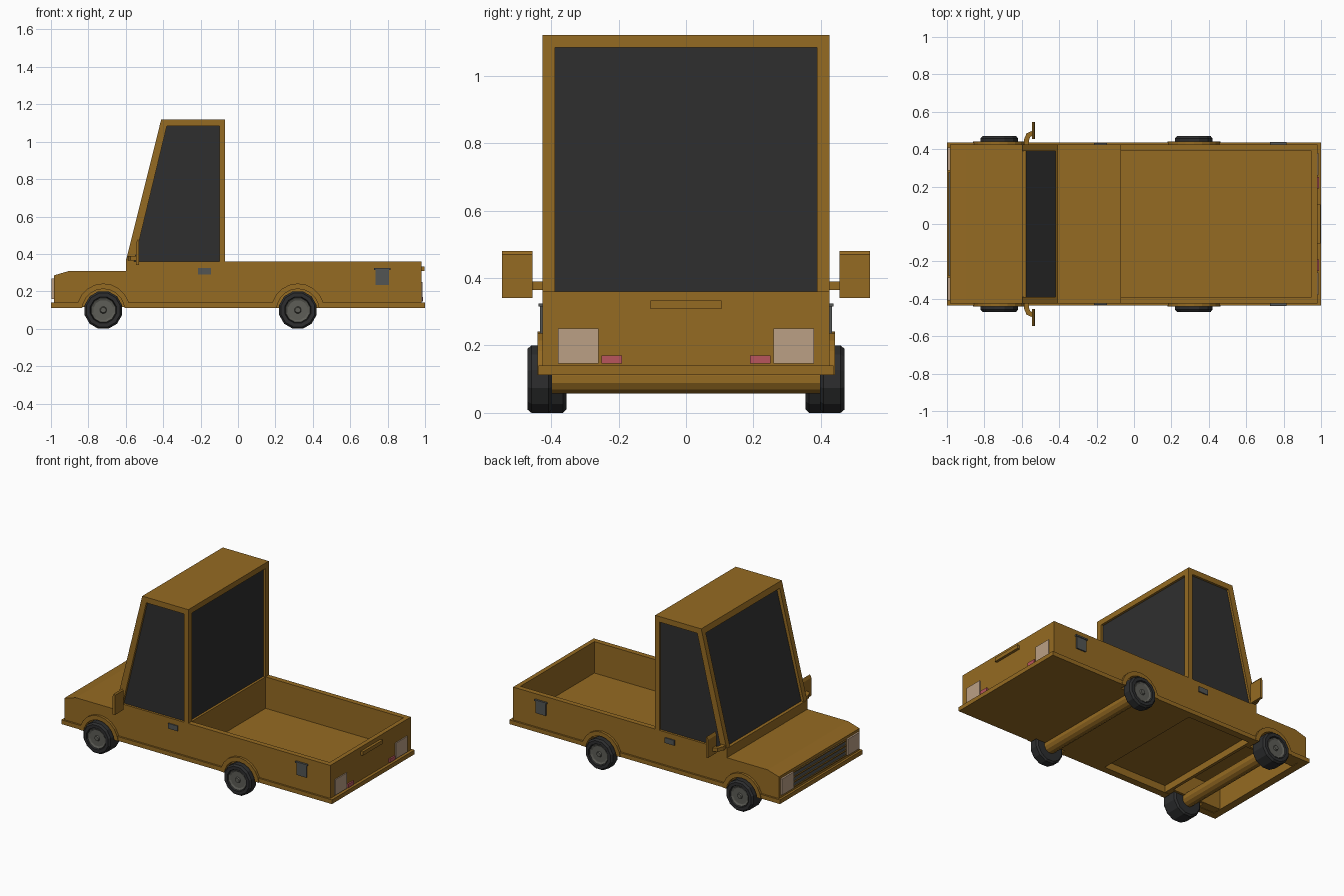
import bpy, bmesh, math
from mathutils import Vector

if "Cube" in bpy.data.objects:
    bpy.data.objects.remove(bpy.data.objects["Cube"])


def material(name, rgb):
    m = bpy.data.materials.new(name)
    m.diffuse_color = (*rgb, 1)
    m.use_nodes = True
    m.node_tree.nodes["Principled BSDF"].inputs["Base Color"].default_value = m.diffuse_color
    return m


BROWN = material("ochre_paint", (0.30, 0.145, 0.016))
GLASS = material("dark_glass", (0.028, 0.028, 0.028))
RUBBER = material("tyre_rubber", (0.026, 0.027, 0.028))
GREY = material("grey_trim", (0.085, 0.09, 0.088))
RIM = material("rim_metal", (0.11, 0.11, 0.095))
LAMP = material("lamp_cream", (0.50, 0.35, 0.235))
RED = material("red_lamp", (0.48, 0.09, 0.11))


def finish(name, bm, mat):
    bmesh.ops.recalc_face_normals(bm, faces=bm.faces[:])
    me = bpy.data.meshes.new(name)
    bm.to_mesh(me)
    bm.free()
    me.materials.append(mat)
    ob = bpy.data.objects.new(name, me)
    bpy.context.collection.objects.link(ob)
    return ob


def prism(name, profile, y0, y1, mat):
    """Extrude an x-z profile along y."""
    bm = bmesh.new()
    f = bm.faces.new([bm.verts.new((x, y0, z)) for x, z in profile])
    r = bmesh.ops.extrude_face_region(bm, geom=[f])
    bmesh.ops.translate(bm, vec=(0, y1 - y0, 0),
                        verts=[v for v in r["geom"] if isinstance(v, bmesh.types.BMVert)])
    return finish(name, bm, mat)


def box(name, x0, x1, y0, y1, z0, z1, mat):
    return prism(name, [(x0, z0), (x1, z0), (x1, z1), (x0, z1)], y0, y1, mat)


def lathe(name, cx, cz, profile, n, mat):
    """Revolve (radius, y) points around a y-parallel axis; n flat sides."""
    bm = bmesh.new()
    k = 1 / math.cos(math.pi / n)
    rings = []
    for r, y in profile:
        rings.append([bm.verts.new((cx + r * k * math.cos((i + .5) * math.tau / n), y,
                                    cz + r * k * math.sin((i + .5) * math.tau / n)))
                      for i in range(n)])
    for a, b in zip(rings, rings[1:]):
        for i in range(n):
            j = (i + 1) % n
            bm.faces.new((a[i], a[j], b[j], b[i]))
    bm.faces.new(rings[0])
    bm.faces.new(rings[-1])
    return finish(name, bm, mat)


def cut(target, cutter):
    cutter.hide_render = True
    m = target.modifiers.new("cut", 'BOOLEAN')
    m.operation, m.solver, m.object = 'DIFFERENCE', 'EXACT', cutter
    bpy.context.view_layer.objects.active = target
    bpy.ops.object.modifier_apply(modifier=m.name)
    bpy.data.objects.remove(cutter)


W = 0.425                                # half body width
AXLES = {"front": (-0.72, 0.355), "rear": (0.32, 0.398)}   # x, inner tyre y

# Lower body, and the skirt strip that runs round it
body = prism("body", [(-.985, .115), (-.985, .285), (-.9, .31), (-.6, .31), (-.6, .36),
                      (.98, .36), (.98, .115)], -W, W, BROWN)
skirt = box("skirt", -1, 1, -.437, .437, .112, .14, BROWN)
cut(skirt, box("cutter", -.95, -.1, -.39, .39, .05, .2, BROWN))

# Load bed, cab underside and engine bay hollows
cut(body, box("cutter", -.069, .95, -.39, .39, .15, .5, BROWN))
cut(body, box("cutter", -.57, -.1, -.39, .39, .05, .16, BROWN))
cut(body, box("cutter", -.95, -.59, -.335, .335, .05, .26, BROWN))

for s, side in ((1, "left"), (-1, "right")):
    for end, (ax, yi) in AXLES.items():
        # Wheel wells
        for target in (body, skirt):
            cut(target, lathe("cutter", ax, .10, [(.113, s * (yi - .004)), (.113, s * .6)], 20, BROWN))
        # Arch trim
        n = 10
        arc = [(r, math.pi * i / n) for r, order in ((.142, range(n + 1)), (.113, range(n, -1, -1)))
               for i in order]
        prism(f"{end}_{side}_arch", [(ax + r * math.cos(a), .10 + max(.012, r * math.sin(a)))
                                     for r, a in arc], s * .41, s * .441, BROWN)
        # Tyre, rim and hub
        yo = .47
        lathe(f"{end}_{side}_tyre", ax, .10,
              [(.06, s * yi), (.09, s * yi), (.10, s * (yi + .01)), (.10, s * (yo - .012)),
               (.09, s * yo), (.07, s * yo), (.066, s * (yo - .015))], 12, RUBBER)
        lathe(f"{end}_{side}_rim", ax, .10,
              [(.066, s * (yo - .016)), (.064, s * (yo - .006)), (.052, s * (yo - .012)),
               (.018, s * (yo - .012)), (.014, s * (yo - .004))], 12, RIM)

for end, (ax, yi) in AXLES.items():
    lathe(f"{end}_axle", ax, .10, [(.042, -yi - .005), (.042, yi + .005)], 12, BROWN)

# Cab: glass core, roof and corner pillars
prism("cab_glass", [(-.583, .355), (-.393, 1.09), (-.085, 1.09), (-.085, .355)], -.41, .41, GLASS)
prism("roof", [(-.42, 1.083), (-.41, 1.12), (-.07, 1.12), (-.07, 1.083)], -W, W, BROWN)
box("windscreen_sill", -.6, -.575, -W, W, .355, .372, BROWN)
for s, side in ((1, "left"), (-1, "right")):
    prism(f"{side}_front_pillar", [(-.6, .36), (-.555, .36), (-.38, 1.085), (-.419, 1.085)],
          s * .39, s * W, BROWN)
    box(f"{side}_rear_pillar", -.10, -.07, s * .388, s * W, .36, 1.085, BROWN)

    # Wing mirror: plate and bent arm
    prism(f"{side}_mirror", [(-.545, .34), (-.528, .34), (-.528, .47), (-.535, .48), (-.545, .46)],
          s * .455, s * .545, BROWN)
    bm = bmesh.new()
    path = [(-.575, .41), (-.575, .45), (-.565, .475), (-.54, .487)]
    offs = [(.014, 0), (.014, 0), (.009, -.01), (0, -.013)]
    rings = [[bm.verts.new((x + k * ox, s * (y + k * oy), z))
              for k, z in ((-1, .365), (1, .365), (1, .39), (-1, .39))]
             for (x, y), (ox, oy) in zip(path, offs)]
    for a, b in zip(rings, rings[1:]):
        for i in range(4):
            bm.faces.new((a[i], a[i - 1], b[i - 1], b[i]))
    bm.faces.new(rings[0])
    bm.faces.new(rings[-1])
    finish(f"{side}_mirror_arm", bm, BROWN)

    # Door handle and filler flap
    box(f"{side}_door_handle", -.215, -.145, s * .42, s * .432, .29, .325, GREY)
    box(f"{side}_filler_flap", .735, .808, s * .42, s * .433, .235, .318, GREY)
    box(f"{side}_filler_lip", .727, .816, s * .42, s * .438, .315, .325, GREY)

    # Lamps
    box(f"{side}_headlamp", -.997, -.98, s * .285, s * .41, .16, .268, LAMP)
    box(f"{side}_tail_lamp", .975, .987, s * .26, s * .38, .146, .25, LAMP)
    box(f"{side}_reflector", .975, .99, s * .19, s * .25, .146, .17, RED)

# Grille bars
box("grille_panel", -.988, -.98, -.275, .275, .16, .266, GREY)
for i in range(4):
    z = .16 + i * .033
    box(f"grille_bar_{i + 1}", -.994, -.98, -.275, .275, z, z + .007, BROWN)

# Tailgate handle
box("tailgate_handle", .975, .997, -.105, .105, .308, .333, BROWN)
